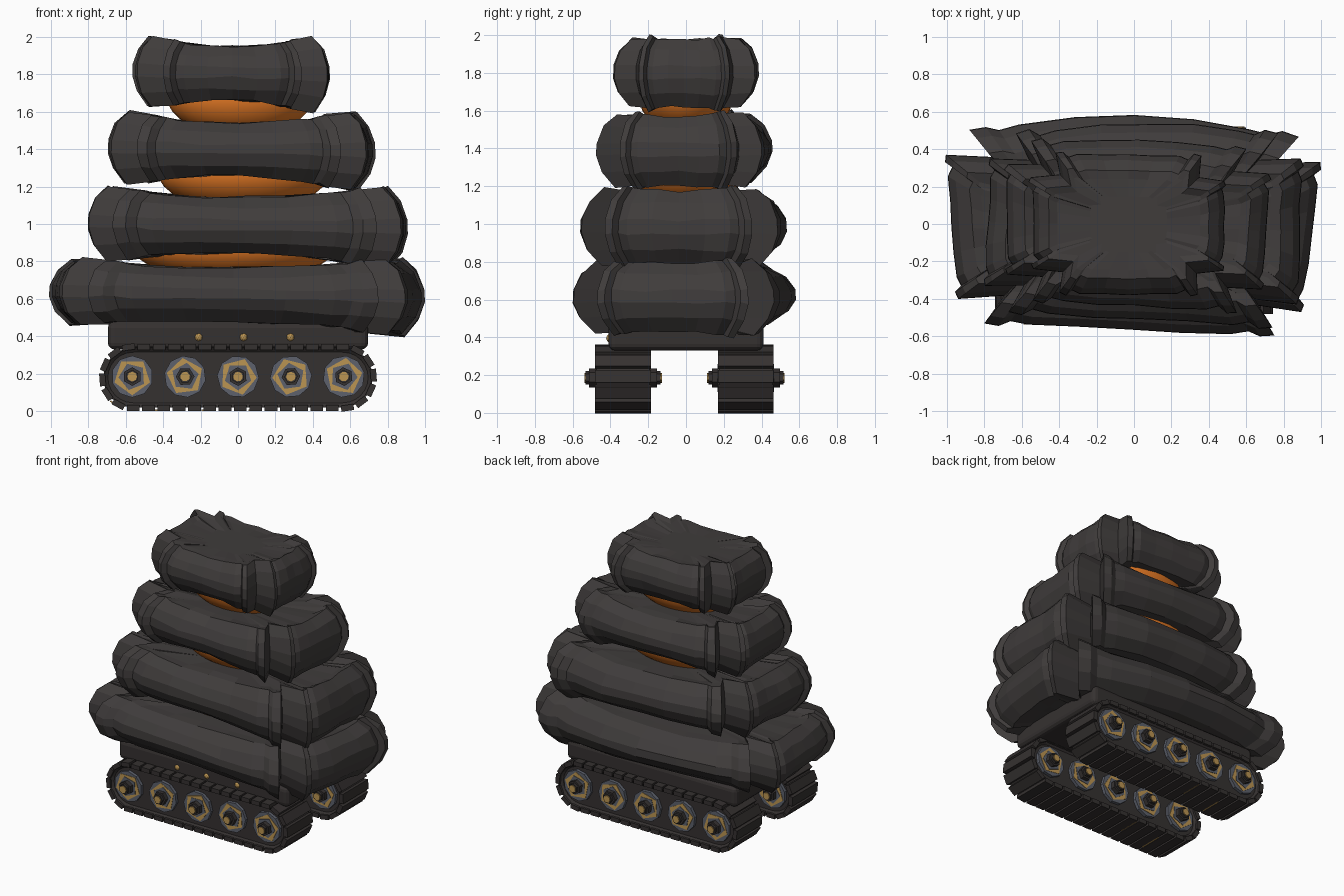
import bpy, bmesh, random
from math import pi, sin, cos
from mathutils import Matrix, Vector

random.seed(4)
if "Cube" in bpy.data.objects:
    bpy.data.objects.remove(bpy.data.objects["Cube"])


def material(name, *rgb):
    m = bpy.data.materials.new(name)
    m.use_nodes = True
    m.diffuse_color = (*rgb, 1)
    m.node_tree.nodes["Principled BSDF"].inputs["Base Color"].default_value = (*rgb, 1)
    return m


ROCK = material("dark rock", 0.05, 0.045, 0.044)
RUBBER = material("dark rubber", 0.036, 0.031, 0.03)
STEEL = material("blue grey steel", 0.11, 0.12, 0.15)
BRASS = material("brass", 0.5, 0.3, 0.085)
ORANGE = material("glowing orange", 0.85, 0.21, 0.02)


def finish(bm, name, mat):
    bmesh.ops.recalc_face_normals(bm, faces=bm.faces)
    me = bpy.data.meshes.new(name)
    bm.to_mesh(me)
    bm.free()
    me.materials.append(mat)
    ob = bpy.data.objects.new(name, me)
    bpy.context.collection.objects.link(ob)
    return ob


def box(bm, centre, size, rot=Matrix()):
    mat = Matrix.Translation(centre) @ rot @ Matrix.Diagonal((*size, 1))
    bmesh.ops.create_cube(bm, size=1, matrix=mat)


def drum(bm, centre, r, depth, sides, turn=0):
    # cylinder along y
    mat = Matrix.Translation(centre) @ Matrix.Rotation(-pi / 2, 4, 'X') @ Matrix.Rotation(turn, 4, 'Z')
    bmesh.ops.create_cone(bm, cap_ends=True, segments=sides, radius1=r, radius2=r,
                          depth=depth, matrix=mat)


# Stacked boulders: sagging slabs whose ends and corners flare
STEPS = (0, 0.05, 0.09, 0.15, 0.32, 0.5, 0.68, 0.85, 0.91, 0.95, 1)
NOTCH = (0, 0.012, -0.02, -0.002, 0, 0, 0, -0.002, -0.02, 0.012, 0)
# inset, height, flare weight
LEVELS = ((0.55, 1, 0.6), (0.17, 1, 0.6), (0.11, 1, 1), (0.04, 0.82, 0.7), (0.003, 0.6, 0.2),
          (0, 0.42, -0.1), (0.03, 0.2, -0.5), (0.1, 0, -1), (0.2, 0, -0.7), (0.55, 0, -0.7))
CHAMFER = 0.13


def boulder(name, corners, low, high, flare, bulge):
    corners = [Vector(c) for c in corners]
    mid = sum(corners, Vector((0, 0))) / 4
    half = (corners[2] - corners[0]) / 2
    outline = []
    for k in range(4):
        a, b, nxt = (corners[(k + i) % 4] for i in range(3))
        d = (b - a).normalized()
        start, end = a + d * CHAMFER, b - d * CHAMFER
        normal = Vector((d.y, -d.x))
        for t, notch in zip(STEPS, NOTCH):
            push = notch + random.uniform(-0.007, 0.007)
            if k == 2:
                push += bulge * sin(pi * t)
            outline.append((start.lerp(end, t) + normal * push - mid, abs(2 * t - 1) ** 3))
        # blunt corner point
        blunt = (end + b + b + (nxt - b).normalized() * CHAMFER) / 4
        outline.append((blunt + (b - blunt) * 0.1 - mid, 1))
    scale = 0.45 + 0.6 * half.x
    bm = bmesh.new()
    rings = []
    for level, (inset, h, lift) in enumerate(LEVELS):
        ring = []
        cap = level in (0, len(LEVELS) - 1)
        kx, ky = (0.4, 0.4) if cap else (1 - inset * scale / half.x, 1 - inset * scale / half.y)
        for p, corner in outline:
            x, y = p.x * kx, p.y * ky
            w = 0.65 * min(1, abs(x) / half.x + 0.1) ** 4 + 0.5 * corner * (not cap)
            wob = 0 if cap else random.uniform(-0.008, 0.008)
            tilt = -0.03 * x * (1 - h)
            ring.append(bm.verts.new((mid.x + x, mid.y + y,
                                      low + h * (high - low) + lift * w * flare + wob + tilt)))
        rings.append(ring)
    n = len(outline)
    for r0, r1 in zip(rings, rings[1:]):
        for i in range(n):
            j = (i + 1) % n
            bm.faces.new((r0[i], r0[j], r1[j], r1[i]))
    bm.faces.new(rings[0])
    bm.faces.new(rings[-1])
    finish(bm, name, ROCK)


boulder("bottom_boulder", [(-0.93, -0.53), (0.88, -0.6), (1.01, 0.46), (-1.01, 0.5)],
        0.48, 0.77, 0.045, 0.1)
boulder("lower_boulder", [(-0.8, -0.46), (0.87, -0.56), (0.9, 0.48), (-0.76, 0.48)],
        0.84, 1.145, 0.055, 0.06)
boulder("upper_boulder", [(-0.67, -0.4), (0.68, -0.48), (0.73, 0.4), (-0.68, 0.45)],
        1.255, 1.54, 0.06, 0.02)
boulder("top_boulder", [(-0.53, -0.37), (0.47, -0.38), (0.49, 0.36), (-0.55, 0.38)],
        1.66, 1.95, 0.05, 0)


# Orange cores bulging between the boulders
def core(name, x, z, rx, ry, rz):
    bm = bmesh.new()
    bmesh.ops.create_uvsphere(bm, u_segments=32, v_segments=16, radius=1,
                              matrix=Matrix.Translation((x, 0, z)) @ Matrix.Diagonal((rx, ry, rz, 1)))
    for f in bm.faces:
        f.smooth = True
    finish(bm, name, ORANGE)


core("lower_core", -0.02, 0.88, 0.54, 0.34, 0.19)
core("middle_core", 0.03, 1.28, 0.46, 0.3, 0.21)
core("upper_core", 0.01, 1.68, 0.39, 0.25, 0.21)

# Chassis block with rivets along the front
bm = bmesh.new()
box(bm, (0, 0, 0.405), (1.39, 0.82, 0.15))
chassis = finish(bm, "chassis", RUBBER)
bevel = chassis.modifiers.new("rounded edges", 'BEVEL')
bevel.width, bevel.segments = 0.035, 3
bm = bmesh.new()
for x in (-0.21, 0.03, 0.28):
    bmesh.ops.create_icosphere(bm, subdivisions=2, radius=0.023,
                               matrix=Matrix.Translation((x, -0.4, 0.395)))
finish(bm, "chassis_rivets", BRASS)

# Tracks
SPAN, AXLE_Z, BELT_R, WIDTH = 0.56, 0.18, 0.16, 0.28


def track_point(s, r):
    # position and outward angle at fraction s round the belt
    arc = pi * r
    total = 4 * SPAN + 2 * arc
    d = s * total
    side = 1
    if d >= total / 2:
        d -= total / 2
        side = -1
    if d < 2 * SPAN:
        return side * (SPAN - d), AXLE_Z + side * r, side * pi / 2
    ang = side * pi / 2 + (d - 2 * SPAN) / r
    return -side * SPAN + r * cos(ang), AXLE_Z + r * sin(ang), ang


def track(label, yc):
    # belt body with recessed sides
    bm = bmesh.new()
    pts = [(sgn * SPAN + BELT_R * cos(a), AXLE_Z + BELT_R * sin(a))
           for sgn, start in ((1, -pi / 2), (-1, pi / 2))
           for a in (start + pi * i / 12 for i in range(13))]
    face = bm.faces.new([bm.verts.new((x, yc - WIDTH / 2, z)) for x, z in pts])
    out = bmesh.ops.extrude_face_region(bm, geom=[face])["geom"]
    bmesh.ops.translate(bm, vec=(0, WIDTH, 0), verts=[g for g in out if isinstance(g, bmesh.types.BMVert)])
    bmesh.ops.recalc_face_normals(bm, faces=bm.faces)
    sides = [f for f in bm.faces if len(f.verts) > 4]
    bmesh.ops.inset_individual(bm, faces=sides, thickness=0.025, depth=-0.02)
    finish(bm, label + "_track_belt", RUBBER)

    # tread plates, with a few brass strips in the lower gaps
    treads, strips = bmesh.new(), bmesh.new()
    count = 40
    for i in range(count):
        x, z, ang = track_point(i / count, BELT_R + 0.004)
        box(treads, (x, yc, z), (0.032, 0.295, 0.068), Matrix.Rotation(-ang, 4, 'Y'))
        x, z, ang = track_point((i + 0.5) / count, BELT_R + 0.014)
        if z < 0.1 and i % 3 == 0:
            box(strips, (x, yc + random.uniform(-0.06, 0.06), z), (0.008, 0.16, 0.018),
                Matrix.Rotation(-ang, 4, 'Y'))
    finish(treads, label + "_track_treads", RUBBER)
    finish(strips, label + "_track_strips", BRASS)

    # road wheels showing on both faces of the track
    rims, rings, webs, hubs, caps = (bmesh.new() for _ in range(5))
    for i in range(5):
        spot, turn = ((i - 2) * 0.2825, yc, AXLE_Z + 0.005), i * 0.5
        drum(rims, spot, 0.112, 0.286, 10, turn)
        drum(rings, spot, 0.1, 0.292, 5, turn)
        drum(webs, spot, 0.074, 0.298, 5, turn + 0.25)
        drum(hubs, spot, 0.05, 0.36, 6, turn)
        drum(hubs, spot, 0.036, 0.396, 6, turn)
        drum(caps, spot, 0.026, 0.41, 8, turn)
    for bm, part, mat in ((rims, "wheel_rims", STEEL), (rings, "wheel_rings", BRASS),
                          (webs, "wheel_webs", STEEL), (hubs, "wheel_hubs", RUBBER),
                          (caps, "axle_caps", BRASS)):
        finish(bm, label + "_" + part, mat)


track("front", -0.333)
track("back", 0.317)
